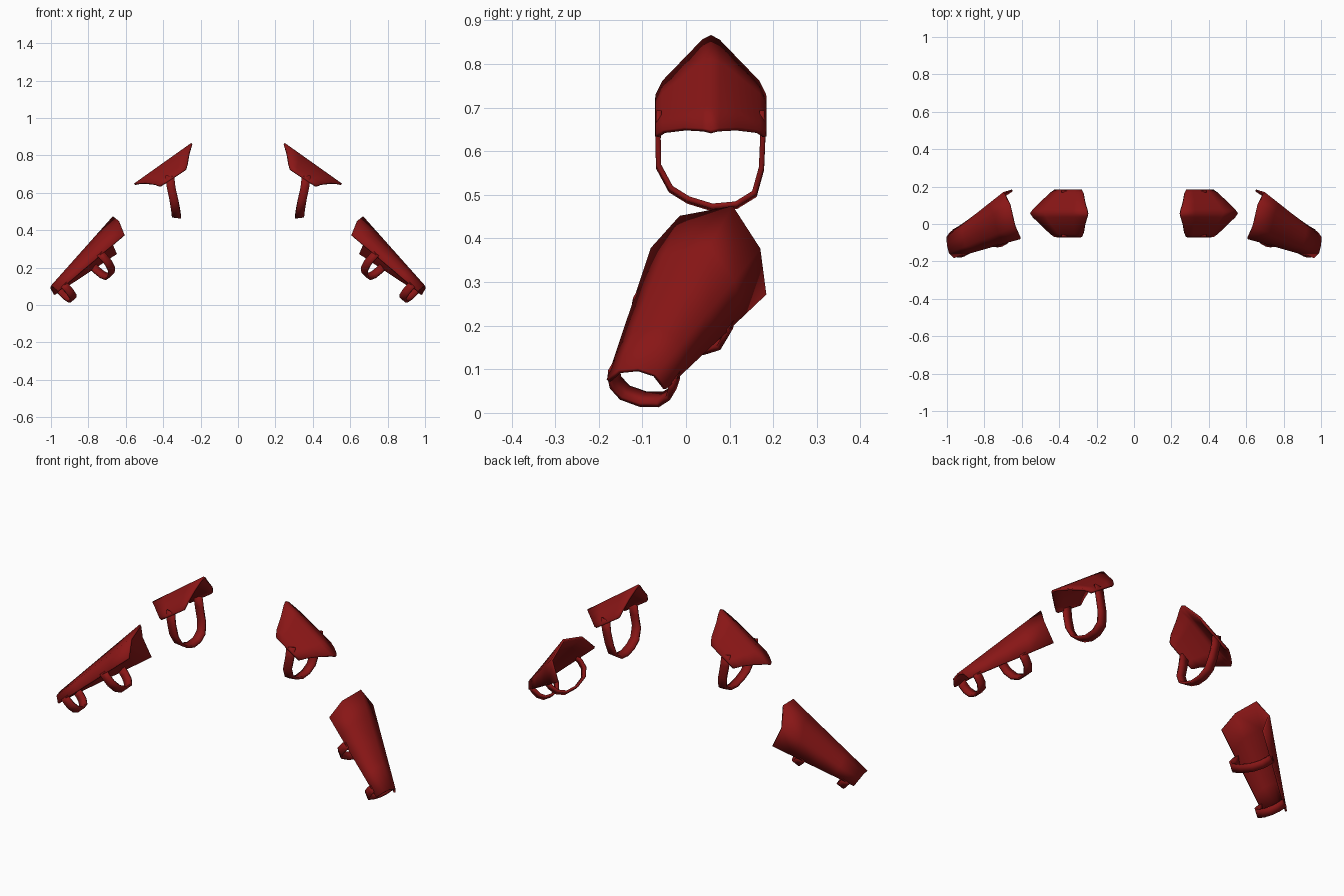
import bpy
from mathutils import Vector

if "Cube" in bpy.data.objects:
    bpy.data.objects.remove(bpy.data.objects["Cube"])

red = bpy.data.materials.new("dark_red")
red.diffuse_color = (0.25, 0.008, 0.008, 1)
red.use_nodes = True
red.node_tree.nodes["Principled BSDF"].inputs["Base Color"].default_value = red.diffuse_color


def sheet(name, rows, thickness):
    """Loft rows of points into a thick sheet, mirrored to the other arm."""
    n = len(rows[0])
    verts = [tuple(p) for row in rows for p in row]
    faces = [(r * n + i, r * n + i + 1, (r + 1) * n + i + 1, (r + 1) * n + i)
             for r in range(len(rows) - 1) for i in range(n - 1)]
    mesh = bpy.data.meshes.new(name)
    mesh.from_pydata(verts, [], faces)
    mesh.materials.append(red)
    ob = bpy.data.objects.new(name, mesh)
    bpy.context.collection.objects.link(ob)
    solid = ob.modifiers.new("thickness", 'SOLIDIFY')
    solid.thickness = thickness
    solid.offset = 0
    solid.use_even_offset = True
    mirror = ob.modifiers.new("other_arm", 'MIRROR')
    mirror.use_mirror_merge = False
    bpy.ops.object.select_all(action='DESELECT')
    bpy.context.view_layer.objects.active = ob
    ob.select_set(True)
    bpy.ops.object.shade_smooth_by_angle(angle=0.9)
    return ob


def band(name, path, across, width):
    """A flat strap following a path."""
    half = across.normalized() * width / 2
    return sheet(name, [[p - half for p in path], [p + half for p in path]], 0.012)


# Shoulder guard: (y offset, inner x, inner z, outer x, outer z) from ridge to side
mid_y = 0.057
side = [(0.0, 0.247, 0.862, 0.553, 0.645),
        (0.018, 0.25, 0.852, 0.54, 0.649),
        (0.06, 0.262, 0.808, 0.497, 0.651),
        (0.108, 0.27, 0.758, 0.445, 0.645),
        (0.122, 0.277, 0.728, 0.425, 0.636),
        (0.123, 0.282, 0.72, 0.413, 0.633)]
stations = [(-d, *s) for d, *s in reversed(side)] + side[1:]
rows = []
for k in range(5):
    t = k / 4
    rows.append([(xi + (xo - xi) * t, mid_y + d, zi + (zo - zi) * t)
                 for d, xi, zi, xo, zo in stations])
sheet("shoulder_guard", rows, 0.01)

# Shoulder strap hanging under the guard
profile = [(-0.062, 0.69), (-0.064, 0.63), (-0.063, 0.565), (-0.035, 0.513),
           (0.005, 0.488), (0.06, 0.471), (0.115, 0.476), (0.157, 0.502),
           (0.173, 0.56), (0.176, 0.63), (0.174, 0.69)]
path = [Vector((0.329 + 0.036 * min(1, (z - 0.47) / 0.19) ** 1.3 if z > 0.47 else 0.329, y, z))
        for y, z in profile]
band("shoulder_strap", path, Vector((1, 0, 0.12)), 0.048)

# Forearm guard: tapered open channel from elbow to wrist
elbow = [Vector(p) for p in [(0.607, -0.077, 0.375), (0.637, -0.012, 0.448),
                             (0.665, 0.107, 0.471), (0.695, 0.167, 0.375),
                             (0.65, 0.18, 0.272)]]
wrist = [Vector(p) for p in [(0.962, -0.178, 0.073), (0.987, -0.153, 0.095),
                             (0.997, -0.11, 0.099), (0.998, -0.072, 0.086),
                             (0.982, -0.048, 0.055)]]
sheet("forearm_guard", [[a.lerp(b, k / 4) for a, b in zip(elbow, wrist)]
                        for k in range(5)], 0.01)

# Forearm straps looping under the open side of the channel
axis = (sum(wrist, Vector()) - sum(elbow, Vector())).normalized()
loop = [(-1, -0.1), (-1.0, 0.2), (-0.92, 0.55), (-0.6, 0.88), (0, 1),
        (0.6, 0.88), (0.92, 0.55), (1.0, 0.2), (1, -0.1)]
for name, t, depth in (("upper_forearm_strap", 0.35, 0.10),
                       ("wrist_strap", 0.9, 0.08)):
    front, back = elbow[0].lerp(wrist[0], t), elbow[4].lerp(wrist[4], t)
    centre, half = (front + back) / 2, (back - front) / 2
    down = -axis.cross(half).normalized()
    band(name, [centre + half * u * 0.97 + down * depth * v for u, v in loop],
         axis, 0.042)
